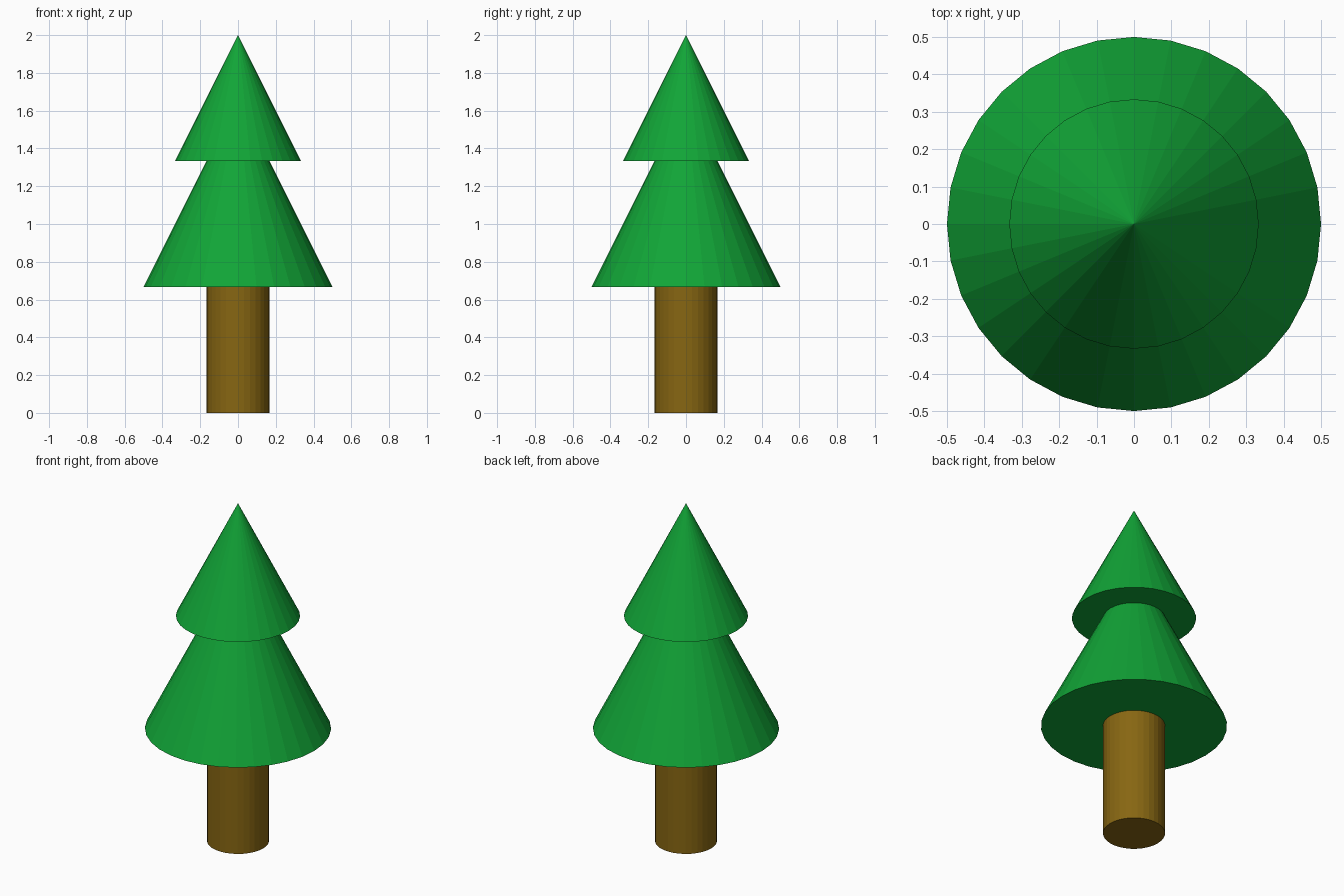
import bpy

if "Cube" in bpy.data.objects:
    bpy.data.objects.remove(bpy.data.objects["Cube"])

SIDES = 32


def material(name, color):
    mat = bpy.data.materials.new(name)
    mat.diffuse_color = (*color, 1.0)
    mat.use_nodes = True
    mat.node_tree.nodes["Principled BSDF"].inputs["Base Color"].default_value = mat.diffuse_color
    return mat


green = material("foliage_green", (0.0056, 0.376, 0.038))
brown = material("trunk_brown", (0.242, 0.133, 0.006))


def foliage(name, radius, bottom, top):
    bpy.ops.mesh.primitive_cone_add(
        vertices=SIDES, radius1=radius, radius2=0.0,
        depth=top - bottom, location=(0, 0, (bottom + top) / 2))
    obj = bpy.context.object
    obj.name = name
    obj.data.materials.append(green)


# Trunk runs up inside the foliage to just touch the upper cone
TRUNK_TOP = 5 / 3
bpy.ops.mesh.primitive_cylinder_add(
    vertices=SIDES, radius=1 / 6, depth=TRUNK_TOP, location=(0, 0, TRUNK_TOP / 2))
trunk = bpy.context.object
trunk.name = "trunk"
trunk.data.materials.append(brown)

# Two stacked foliage cones with the same slope
foliage("lower_foliage", 1 / 2, 2 / 3, 5 / 3)
foliage("upper_foliage", 1 / 3, 4 / 3, 2.0)
